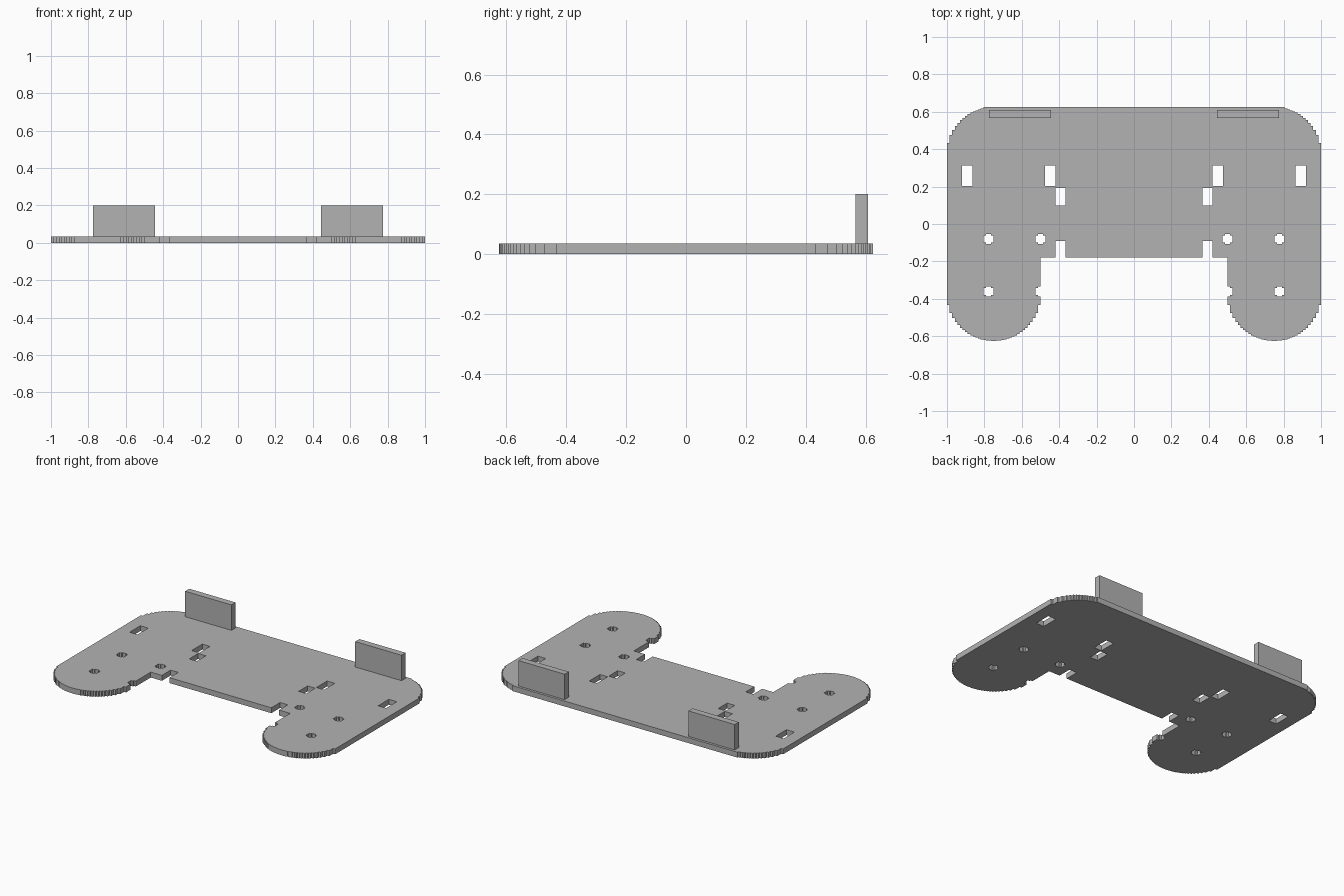
import bpy
import bmesh
from math import sqrt

STEP = 1 / 72          # width of one stair column
THICK = 0.035
END_R = 18 * STEP      # radius of the rounded ends
HOLE_R = 2 * STEP      # radius of the screw holes

cube = bpy.data.objects.get("Cube")
if cube:
    bpy.data.objects.remove(cube, do_unlink=True)

grey = bpy.data.materials.new("light grey")
grey.use_nodes = True
colour = (0.45, 0.45, 0.45, 1)
grey.diffuse_color = colour
grey.node_tree.nodes["Principled BSDF"].inputs["Base Color"].default_value = colour


def stairs(cx, cy, radius, first, last, side):
    """Stepped arc: one flat tread per column, left to right."""
    points = []
    for k in range(first, last):
        y = cy + side * sqrt(radius ** 2 - ((k + 0.5) * STEP) ** 2)
        points += [(cx + k * STEP, y), (cx + (k + 1) * STEP, y)]
    return points


def mirror(points):
    return [(-x, y) for x, y in reversed(points)]


def rectangle(x0, x1, y0, y1):
    return [(x0, y0), (x1, y0), (x1, y1), (x0, y1)]


def screw_hole(cx, cy):
    return stairs(cx, cy, HOLE_R, -2, 2, 1) + stairs(cx, cy, HOLE_R, -2, 2, -1)[::-1]


# Half outline: back edge, rounded back corner, front lobe, notched middle
half = [(4 * STEP + 0.75, 0.625)]
half += stairs(0.75, 0.375, END_R, 4, 18, 1)
half += stairs(0.75, -0.375, END_R, -18, 18, -1)[::-1]
half += stairs(0.5, -0.36, HOLE_R, 0, 2, -1)
half += stairs(0.5, -0.36, HOLE_R, 0, 2, 1)[::-1]
half += [(0.5, -0.18), (0.42, -0.18), (0.42, -0.09), (0.365, -0.09), (0.365, -0.18)]

# Openings on one side
openings = [
    rectangle(0.863, 0.92, 0.203, 0.313),
    rectangle(0.42, 0.475, 0.203, 0.313),
    rectangle(0.365, 0.42, 0.10, 0.192),
    screw_hole(56 * STEP, -0.08),
    screw_hole(0.5, -0.08),
    screw_hole(56 * STEP, -0.36),
]
loops = [half + mirror(half)] + openings + [mirror(o) for o in openings]

# Base plate: filled flat curve with holes, given thickness
curve = bpy.data.curves.new("plate_profile", "CURVE")
curve.dimensions = "2D"
curve.fill_mode = "BOTH"
curve.extrude = THICK / 2
for loop in loops:
    spline = curve.splines.new("POLY")
    spline.points.add(len(loop) - 1)
    for point, (x, y) in zip(spline.points, loop):
        point.co = (x, y, THICK / 2, 1)
    spline.use_cyclic_u = True
profile = bpy.data.objects.new("plate_profile", curve)
bpy.context.collection.objects.link(profile)
profile.location.z = THICK / 2
mesh = bpy.data.meshes.new_from_object(
    profile.evaluated_get(bpy.context.evaluated_depsgraph_get()))
bpy.data.objects.remove(profile, do_unlink=True)

bm = bmesh.new()
bm.from_mesh(mesh)
bmesh.ops.remove_doubles(bm, verts=bm.verts, dist=0.0001)
bottom = min(v.co.z for v in bm.verts)
bmesh.ops.translate(bm, verts=bm.verts, vec=(0, 0, -bottom))
bmesh.ops.dissolve_limit(bm, angle_limit=0.01, verts=bm.verts, edges=bm.edges)
bmesh.ops.recalc_face_normals(bm, faces=bm.faces)
bm.to_mesh(mesh)
bm.free()
mesh.materials.clear()
mesh.materials.append(grey)
mesh.shade_flat()
plate = bpy.data.objects.new("base_plate", mesh)
bpy.context.collection.objects.link(plate)

# Upright tabs near the back edge
for name, side in (("left_tab", 1), ("right_tab", -1)):
    bpy.ops.mesh.primitive_cube_add(size=1, location=(side * 0.61, 0.588, 0.1175))
    tab = bpy.context.object
    tab.name = name
    tab.scale = (0.332, 0.042, 0.165)
    tab.data.materials.append(grey)
